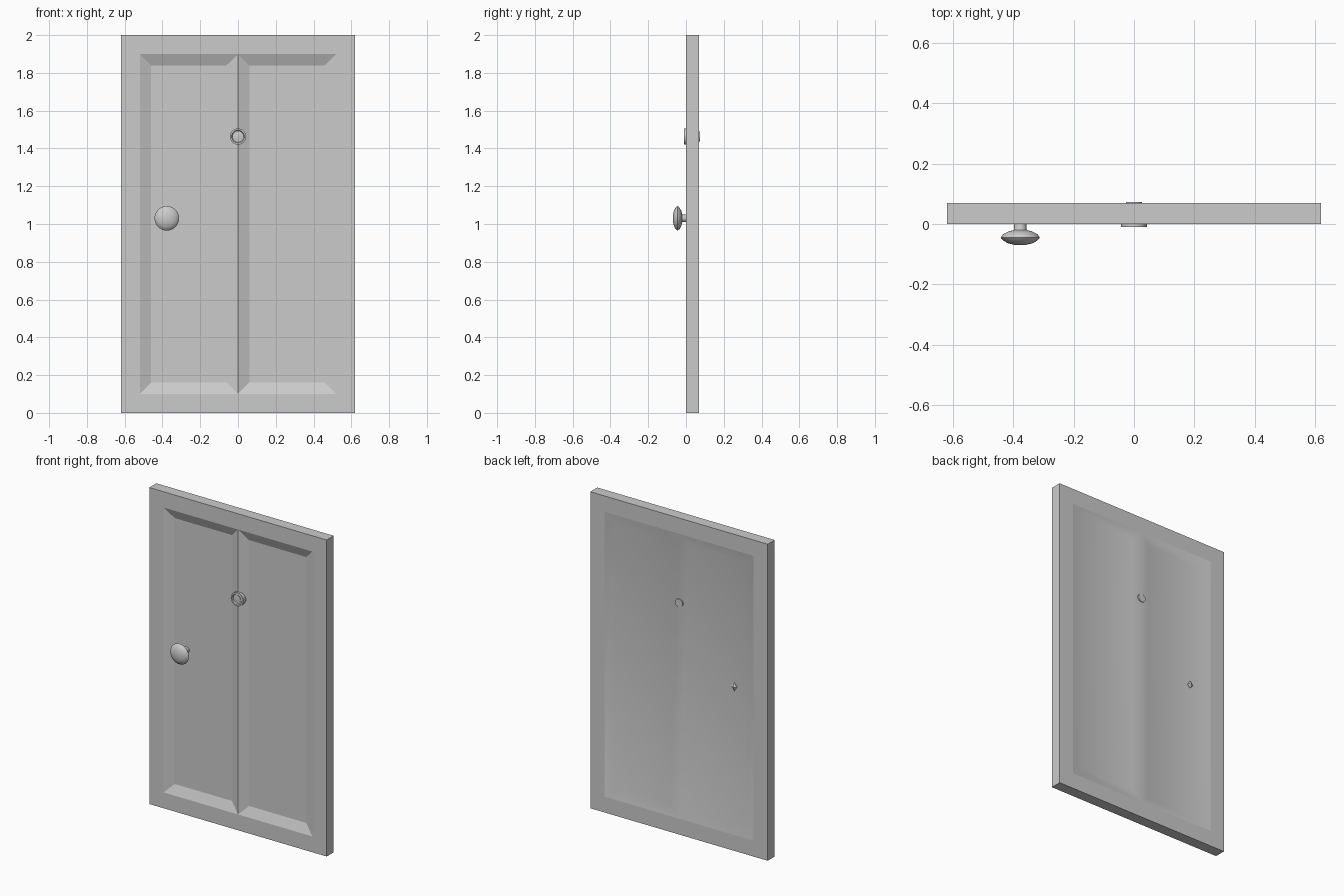
import bpy, bmesh, math

if "Cube" in bpy.data.objects:
    bpy.data.objects.remove(bpy.data.objects["Cube"])

W, H, T = 0.62, 2.0, 0.07          # half width, height, thickness
PX, P0, P1 = 0.52, 0.10, 1.90      # panel outline
B = 0.06                           # panel bevel width


def finish(bm, name):
    bmesh.ops.remove_doubles(bm, verts=bm.verts, dist=1e-5)
    bmesh.ops.recalc_face_normals(bm, faces=bm.faces)
    me = bpy.data.meshes.new(name)
    bm.to_mesh(me)
    bm.free()
    ob = bpy.data.objects.new(name, me)
    bpy.context.collection.objects.link(ob)
    return ob


def lathe(name, profile, x, z, steps=32, sx=1, sz=1, smooth=True):
    """Revolve (radius, y) points about an axis along y."""
    bm = bmesh.new()
    vs = [bm.verts.new((r, y, 0)) for r, y in profile]
    es = [bm.edges.new(p) for p in zip(vs, vs[1:])]
    bmesh.ops.spin(bm, geom=vs + es, cent=(0, 0, 0), axis=(0, 1, 0),
                   angle=math.tau, steps=steps, use_duplicate=False)
    bmesh.ops.scale(bm, vec=(sx, 1, sz), verts=bm.verts)
    bmesh.ops.translate(bm, vec=(x, 0, z), verts=bm.verts)
    ob = finish(bm, name)
    if smooth:
        bpy.ops.object.select_all(action='DESELECT')
        ob.select_set(True)
        bpy.context.view_layer.objects.active = ob
        bpy.ops.object.shade_smooth_by_angle(angle=math.radians(35))
    return ob


# Door slab: frame plus two sunken panels on each side
bm = bmesh.new()


def face(pts, smooth=False):
    f = bm.faces.new([bm.verts.new(p) for p in pts])
    f.smooth = smooth


for y, depth, smooth in ((0, 0.025, False), (T, -0.015, True)):
    def poly(*pts):
        face([(x, y, z) for x, z in pts])
    poly((-W, 0), (W, 0), (PX, P0), (0, P0), (-PX, P0))
    poly((-W, H), (W, H), (PX, P1), (0, P1), (-PX, P1))
    for s in (-1, 1):
        poly((s * W, 0), (s * W, H), (s * PX, P1), (s * PX, P0))
        xa, xb = sorted((0, s * PX))
        outer = [(xa, y, P0), (xb, y, P0), (xb, y, P1), (xa, y, P1)]
        yi = y + depth
        inner = [(xa + B, yi, P0 + B), (xb - B, yi, P0 + B),
                 (xb - B, yi, P1 - B), (xa + B, yi, P1 - B)]
        face(inner, smooth)
        for i in range(4):
            j = (i + 1) % 4
            face([outer[i], outer[j], inner[j], inner[i]], smooth)
# slab edges
rim = [(-W, 0), (W, 0), (W, H), (-W, H)]
for (xa, za), (xb, zb) in zip(rim, rim[1:] + rim[:1]):
    face([(xa, 0, za), (xb, 0, zb), (xb, T, zb), (xa, T, za)])
finish(bm, "door_slab")

# Knob with stem
lathe("door_knob", [(0, -0.07), (0.02, -0.069), (0.04, -0.064), (0.057, -0.055),
                    (0.065, -0.045), (0.057, -0.034), (0.04, -0.025),
                    (0.022, -0.02), (0.02, -0.016), (0.02, 0.03), (0, 0.03)],
      -0.377, 1.03)
# Pointed end of the knob spindle on the back
lathe("spindle_end", [(0, 0.045), (0.02, 0.05), (0.02, 0.058), (0, 0.069)],
      -0.377, 1.03, steps=4, sz=1.3, smooth=False)

# Peephole: ringed front and plain disc on the back
lathe("peephole_front", [(0, 0.03), (0.043, 0.03), (0.043, -0.01), (0.034, -0.01),
                         (0.03, -0.004), (0.022, -0.004), (0.022, -0.008),
                         (0.012, -0.0095), (0, -0.01)], 0, 1.463)
lathe("peephole_back", [(0, 0.04), (0.026, 0.04), (0.026, 0.073), (0, 0.073)],
      0, 1.463)
